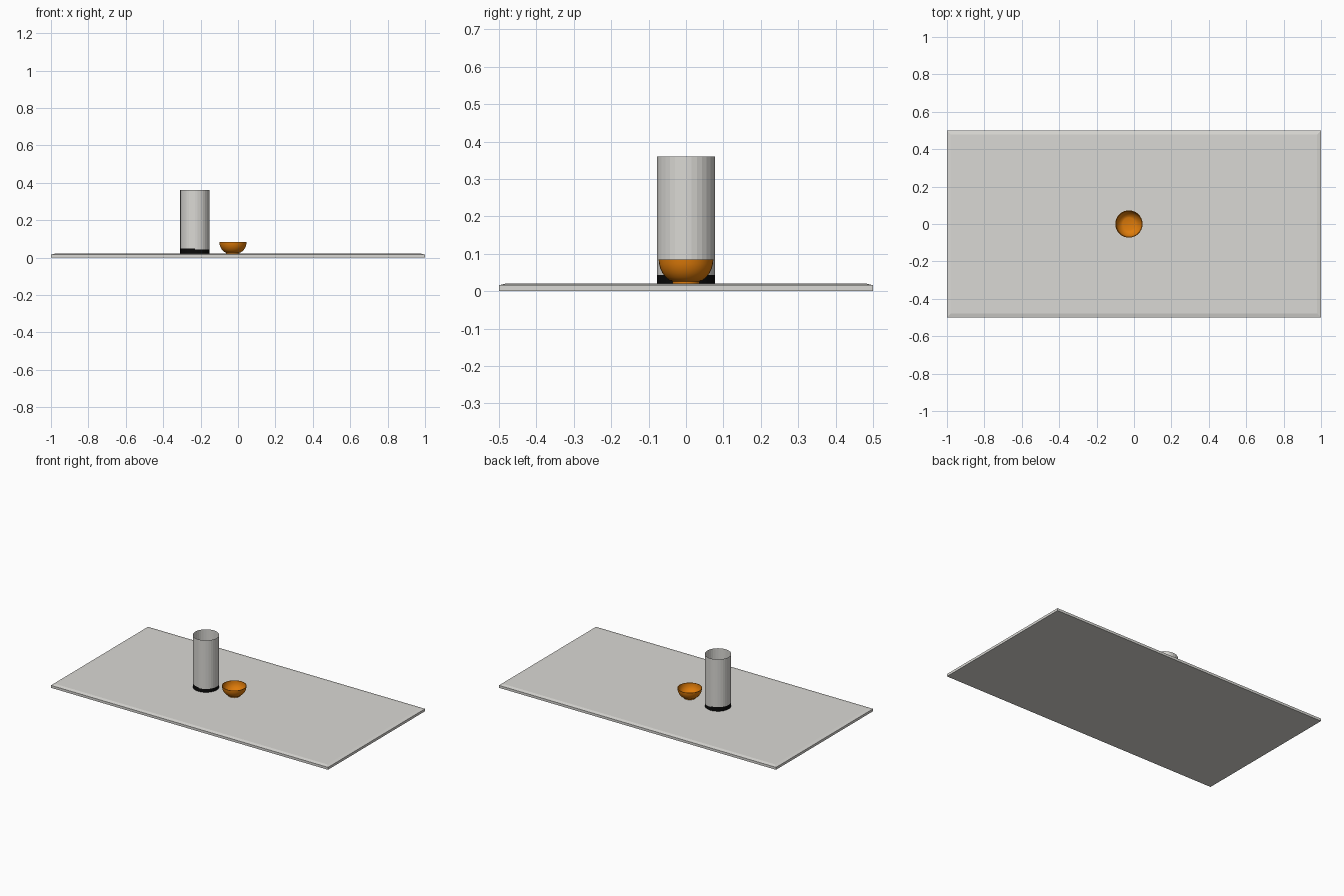
import bpy, bmesh, math

if "Cube" in bpy.data.objects:
    bpy.data.objects.remove(bpy.data.objects["Cube"])


def material(name, rgb):
    m = bpy.data.materials.new(name)
    m.diffuse_color = (*rgb, 1.0)
    m.use_nodes = True
    m.node_tree.nodes["Principled BSDF"].inputs["Base Color"].default_value = m.diffuse_color
    return m


GREY = material("warm grey", (0.70, 0.69, 0.66))
BLACK = material("black", (0.003, 0.003, 0.003))
ORANGE = material("orange", (0.74, 0.20, 0.003))


def finish(bm, name, mats, normals=True):
    if normals:
        bmesh.ops.recalc_face_normals(bm, faces=bm.faces)
    mesh = bpy.data.meshes.new(name)
    bm.to_mesh(mesh)
    bm.free()
    ob = bpy.data.objects.new(name, mesh)
    bpy.context.collection.objects.link(ob)
    for m in mats:
        mesh.materials.append(m)
    return ob


def lathe(bm, profile, cx, sides):
    """Revolve (radius, z) points about a vertical axis at x = cx."""
    rings = []
    for r, z in profile:
        if r == 0:
            rings.append([bm.verts.new((cx, 0, z))] * sides)
        else:
            rings.append([bm.verts.new((cx + r * math.cos(2 * math.pi * i / sides),
                                        r * math.sin(2 * math.pi * i / sides), z))
                          for i in range(sides)])
    for a, b in zip(rings, rings[1:]):
        for i in range(sides):
            j = (i + 1) % sides
            corners = list(dict.fromkeys((a[i], a[j], b[j], b[i])))
            bm.faces.new(corners)


# Table top: thin slab with a shallow sloped border
bm = bmesh.new()
loops = []
for hx, hy, z in ((1, 0.5, 0), (1, 0.5, 0.016), (0.978, 0.478, 0.021)):
    loops.append([bm.verts.new((sx * hx, sy * hy, z))
                  for sx, sy in ((-1, -1), (1, -1), (1, 1), (-1, 1))])
bm.faces.new(loops[0][::-1])
bm.faces.new(loops[-1])
for a, b in zip(loops, loops[1:]):
    for i in range(4):
        j = (i + 1) % 4
        bm.faces.new((a[i], a[j], b[j], b[i]))
finish(bm, "table_top", [GREY])

# Open tube with a black band round its foot, a touch taller on the left
CX = -0.231
bm = bmesh.new()
lathe(bm, [(0.078, z) for z in (0.021, 0.043, 0.048, 0.36)], CX, 32)
for f in bm.faces:
    c = f.calc_center_median()
    if c.z < 0.043 or (c.z < 0.048 and c.x < CX):
        f.material_index = 1
finish(bm, "tube", [GREY, BLACK], normals=False)

# Bowl: outer wall, rim, inner wall and floor, standing on a small foot
bm = bmesh.new()
outer = [(0, 0.021), (0.036, 0.021), (0.036, 0.026), (0.044, 0.029), (0.054, 0.037),
         (0.063, 0.048), (0.069, 0.061), (0.072, 0.073), (0.073, 0.084)]
inner = [(0.070, 0.084), (0.069, 0.073), (0.066, 0.061), (0.060, 0.049),
         (0.051, 0.039), (0.042, 0.032), (0.034, 0.029), (0, 0.029)]
lathe(bm, outer + inner, -0.027, 32)
bowl = finish(bm, "bowl", [ORANGE])
bpy.context.view_layer.objects.active = bowl
bowl.select_set(True)
bpy.ops.object.shade_smooth_by_angle(angle=math.radians(30))
